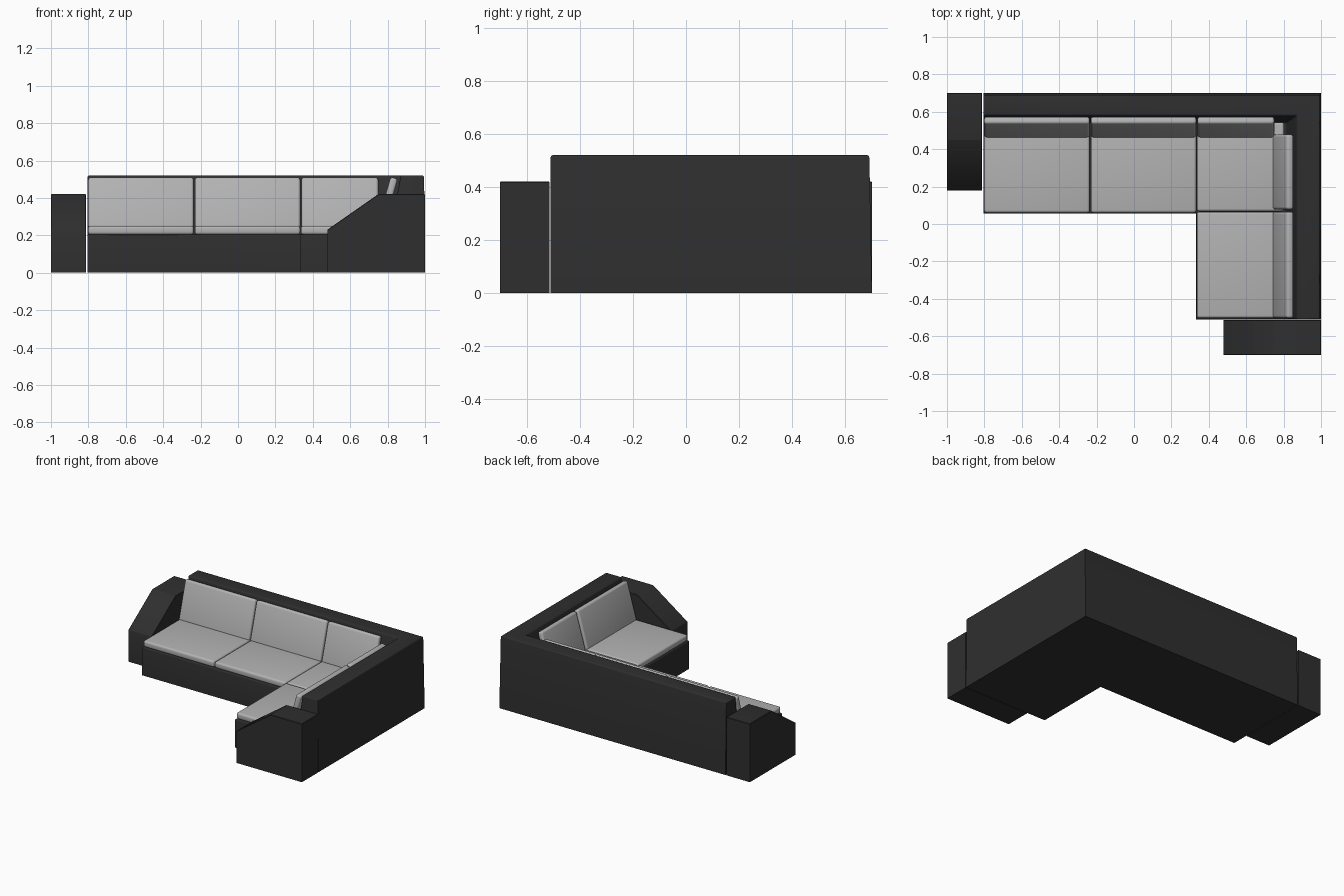
import bpy, bmesh
from math import radians

if "Cube" in bpy.data.objects:
    bpy.data.objects.remove(bpy.data.objects["Cube"])


def material(name, v):
    m = bpy.data.materials.new(name)
    m.diffuse_color = (v, v, v, 1)
    m.use_nodes = True
    m.node_tree.nodes["Principled BSDF"].inputs["Base Color"].default_value = m.diffuse_color
    return m


DARK = material("dark_fabric", 0.028)
LIGHT = material("light_fabric", 0.45)


def loft(name, sections, mat, bevel, segments):
    """Skin matching closed sections, cap the ends, round all edges above the floor."""
    bm = bmesh.new()
    rings = [[bm.verts.new(p) for p in s] for s in sections]
    n = len(rings[0])
    for a, b in zip(rings, rings[1:]):
        for i in range(n):
            j = (i + 1) % n
            bm.faces.new((a[i], a[j], b[j], b[i]))
    bm.faces.new(rings[0])
    bm.faces.new(rings[-1])
    bmesh.ops.recalc_face_normals(bm, faces=bm.faces)
    edges = [e for e in bm.edges if e.calc_face_angle(0) > 0.3
             and max(v.co.z for v in e.verts) > 0.1
             and min(v.co.z for v in e.verts) > 0.01]
    bmesh.ops.bevel(bm, geom=edges, offset=bevel, segments=segments,
                    profile=0.5, affect='EDGES')
    return finish(name, bm, mat)


def finish(name, bm, mat):
    me = bpy.data.meshes.new(name)
    bm.to_mesh(me)
    bm.free()
    me.materials.append(mat)
    ob = bpy.data.objects.new(name, me)
    bpy.context.collection.objects.link(ob)
    bpy.context.view_layer.objects.active = ob
    bpy.ops.object.select_all(action='DESELECT')
    ob.select_set(True)
    bpy.ops.object.shade_smooth_by_angle(angle=radians(35))
    return ob


def cushion(name, loc, size, rot=(0, 0, 0), bevel=0.014):
    bm = bmesh.new()
    bmesh.ops.create_cube(bm, size=1)
    bmesh.ops.scale(bm, vec=size, verts=bm.verts)
    bmesh.ops.bevel(bm, geom=bm.edges[:], offset=bevel, segments=4,
                    profile=0.5, affect='EDGES')
    ob = finish(name, bm, LIGHT)
    ob.location, ob.rotation_euler = loc, rot
    return ob


# Frame: base and sloped backrest profile, mitred around the corner
# (inset from the right wall, inset from the rear wall, height)
profile = [(0, 0, 0), (0.005, 0.01, 0.52), (0.13, 0.12, 0.52),
           (0.185, 0.155, 0.205), (0.668, 0.643, 0.205), (0.668, 0.643, 0)]
loft("frame", [
    [(-0.805, 0.70 - dy, z) for dx, dy, z in profile],
    [(1 - dx, 0.70 - dy, z) for dx, dy, z in profile],
    [(1 - dx, -0.51, z) for dx, dy, z in profile]], DARK, 0.01, 3)

# Armrests: (distance along the arm, height)
arm = [(0.478, 0), (0.478, 0.23), (0.75, 0.42), (1.0, 0.42), (1.0, 0)]
loft("right_arm", [[(u, y, z) for u, z in arm] for y in (-0.70, -0.514)],
     DARK, 0.003, 1)
loft("left_arm", [[(x, u - 0.30, z) for u, z in arm] for x in (-1.0, -0.812)],
     DARK, 0.003, 1)

# Seat cushions
for i, x in enumerate((-0.519, 0.051)):
    cushion(f"seat_{i}", (x, 0.302, 0.227), (0.564, 0.484, 0.046))
cushion("seat_corner", (0.569, 0.306, 0.227), (0.467, 0.476, 0.046))
cushion("seat_side", (0.572, -0.219, 0.227), (0.472, 0.568, 0.046))

# Back cushions, leaning on the backrests
tilt = radians(16)
for i, (x0, x1) in enumerate(((-0.801, -0.237), (-0.231, 0.333), (0.339, 0.75))):
    cushion(f"back_{i}", ((x0 + x1) / 2, 0.518, 0.372),
            (x1 - x0, 0.04, 0.28), (-tilt, 0, 0))
for i, (y0, y1) in enumerate(((-0.503, 0.065), (0.078, 0.478))):
    cushion(f"side_back_{i}", (0.797, (y0 + y1) / 2, 0.372),
            (0.04, y1 - y0, 0.28), (0, tilt, 0))
